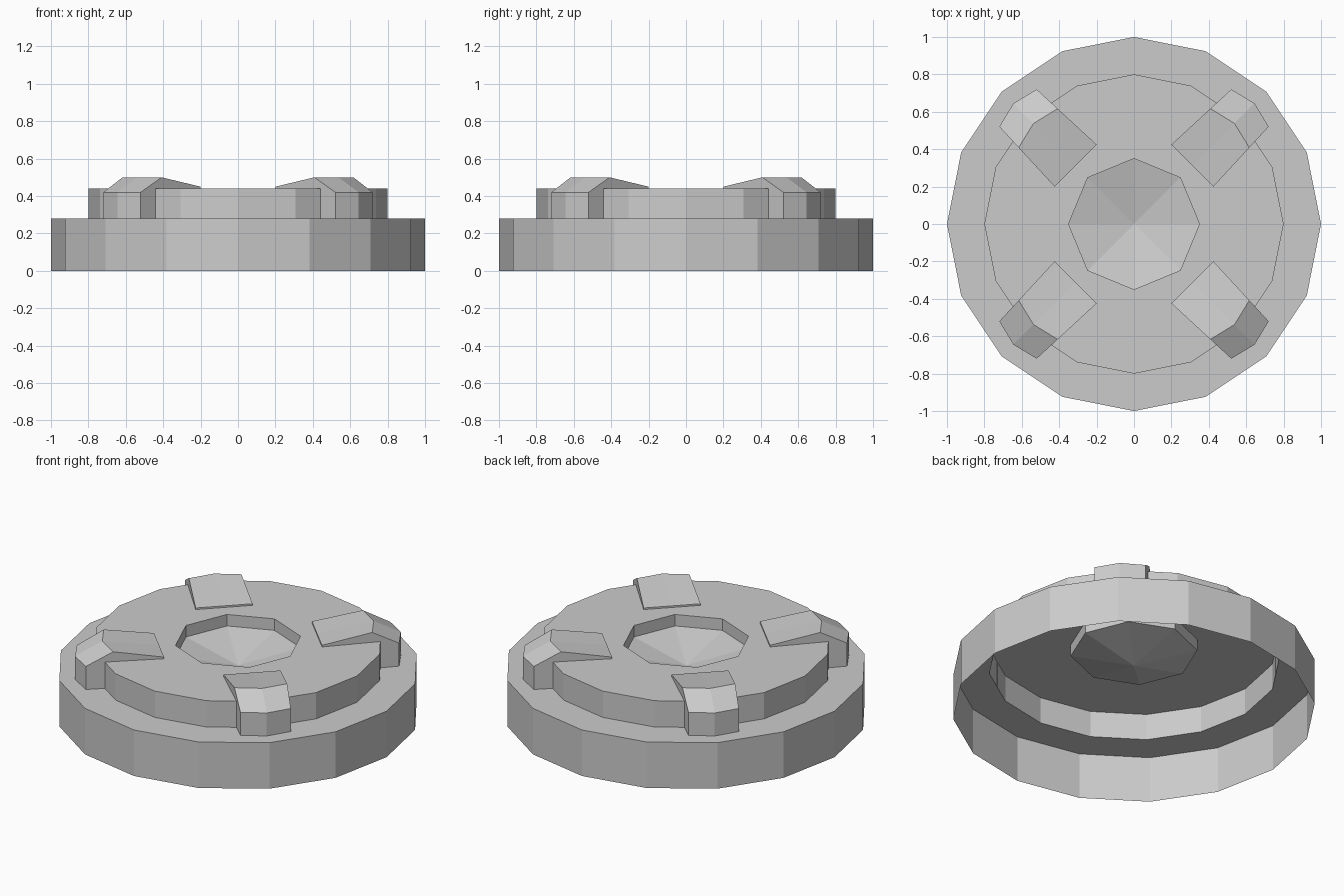
import bpy, bmesh
from math import cos, sin, pi
from mathutils import Matrix, Vector

if "Cube" in bpy.data.objects:
    bpy.data.objects.remove(bpy.data.objects["Cube"])

grey = bpy.data.materials.new("stone_grey")
grey.use_nodes = True
colour = (0.6, 0.6, 0.6, 1)
grey.diffuse_color = colour
grey.node_tree.nodes["Principled BSDF"].inputs["Base Color"].default_value = colour


def finish(bm, name):
    mesh = bpy.data.meshes.new(name)
    bm.to_mesh(mesh)
    bm.free()
    mesh.materials.append(grey)
    obj = bpy.data.objects.new(name, mesh)
    bpy.context.collection.objects.link(obj)
    return obj


def ring(bm, radius, z, sides):
    return [bm.verts.new((radius * cos(2 * pi * i / sides),
                          radius * sin(2 * pi * i / sides), z)) for i in range(sides)]


def wall(bm, low, high):
    n = len(low)
    for i in range(n):
        j = (i + 1) % n
        bm.faces.new((low[i], low[j], high[j], high[i]))


# Stepped hollow body, open underneath, with a sunken centre
bm = bmesh.new()
steps = [ring(bm, r, z, 16) for r, z in ((1, 0), (1, 0.28), (0.8, 0.28), (0.8, 0.44))]
for low, high in zip(steps, steps[1:]):
    wall(bm, low, high)

rim = ring(bm, 0.35, 0.44, 8)
floor = ring(bm, 0.35, 0.37, 8)
outer = steps[-1]
for i in range(8):
    j = (i + 1) % 8
    bm.faces.new((outer[2 * i], outer[2 * i + 1], outer[(2 * i + 2) % 16], rim[j], rim[i]))
wall(bm, rim, floor)

# Shallow cone that dips at the bottom of the recess
tip = bm.verts.new((0, 0, 0.29))
for i in range(8):
    bm.faces.new((floor[i], floor[(i + 1) % 8], tip))
finish(bm, "stepped_body")


# Four clamps reaching over the raised step: cross-sections (distance, height)
def section(outer_d, ridge_d, step_d):
    return [(step_d, 0.28), (outer_d, 0.28), (outer_d, 0.42), (ridge_d, 0.5),
            (0.442, 0.45), (0.442, 0.44), (step_d, 0.44)]


side, middle = section(0.877, 0.725, 0.768), section(0.912, 0.76, 0.8)
for k, name in enumerate(("back_left", "back_right", "front_right", "front_left")):
    bm = bmesh.new()
    rows = []
    for sign, prof in ((-1, side), (0, middle), (1, side)):
        # sides taper slightly towards the outer end
        rows.append([bm.verts.new((d, sign * (0.159 - 0.041 * (d - 0.442)), z))
                     for d, z in prof])
    for a, b in zip(rows, rows[1:]):
        for i in range(1, 5):
            bm.faces.new((a[i], b[i], b[i + 1], a[i + 1]))
    bm.faces.new(rows[0])
    bm.faces.new(rows[2][::-1])
    loose = [v for v in bm.verts if not v.link_faces]
    bmesh.ops.delete(bm, geom=loose, context='VERTS')
    bm.transform(Matrix.Rotation(pi / 4 + k * pi / 2, 4, 'Z'))
    finish(bm, name + "_clamp")
